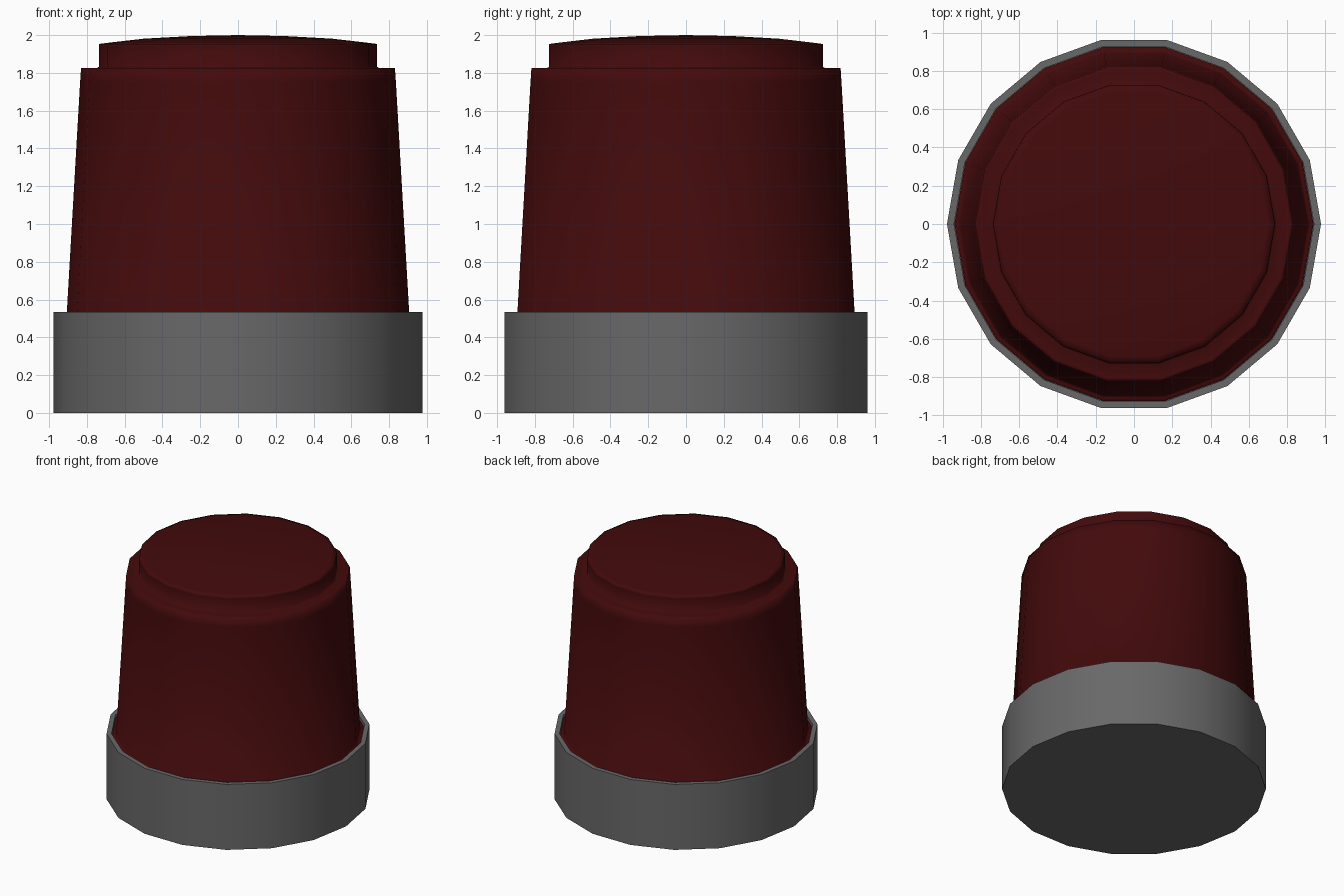
import bpy, math
from math import cos, sin, tau

if "Cube" in bpy.data.objects:
    bpy.data.objects.remove(bpy.data.objects["Cube"])

SIDES = 18


def lathe(name, profile, color, angle):
    """Revolve (radius, z) points; radius 0 makes a single pole vertex."""
    verts, faces, rings = [], [], []
    for r, z in profile:
        n = 1 if r == 0 else SIDES
        rings.append([len(verts) + i for i in range(n)])
        verts += [(r * cos(tau * i / SIDES), r * sin(tau * i / SIDES), z) for i in range(n)]
    for a, b in zip(rings, rings[1:]):
        for i in range(SIDES):
            j = (i + 1) % SIDES
            if len(a) == 1:
                faces.append((a[0], b[j], b[i]))
            elif len(b) == 1:
                faces.append((a[i], a[j], b[0]))
            else:
                faces.append((a[i], a[j], b[j], b[i]))
    mesh = bpy.data.meshes.new(name)
    mesh.from_pydata(verts, [], faces)
    obj = bpy.data.objects.new(name, mesh)
    bpy.context.collection.objects.link(obj)
    mat = bpy.data.materials.new(name + "_color")
    mat.diffuse_color = color
    mat.use_nodes = True
    mat.node_tree.nodes["Principled BSDF"].inputs["Base Color"].default_value = mat.diffuse_color
    mesh.materials.append(mat)
    bpy.ops.object.select_all(action='DESELECT')
    bpy.context.view_layer.objects.active = obj
    obj.select_set(True)
    bpy.ops.object.shade_smooth_by_angle(angle=math.radians(angle))
    return obj


# Dark grey base cup with a thin raised rim
lathe("base_collar", [(0, 0), (0.977, 0), (0.977, 0.535), (0.94, 0.535),
                      (0.94, 0.47), (0, 0.47)], (0.14, 0.14, 0.14, 1), 35)

# Dark red tapered lens: foot flange, wall, shoulder ledge and domed cap,
# smooth all over with support loops beside the shoulder and cap edges
lathe("red_lens", [(0, 0.48), (0.938, 0.48), (0.938, 0.51), (0.922, 0.505),
                   (0.907, 0.52), (0.836, 1.75), (0.831, 1.826),
                   (0.815, 1.827), (0.745, 1.827), (0.737, 1.832),
                   (0.737, 1.94), (0.736, 1.953), (0.7, 1.958),
                   (0.5, 1.981), (0.25, 1.995), (0, 2.0)],
      (0.056, 0.003, 0.0035, 1), 120)
